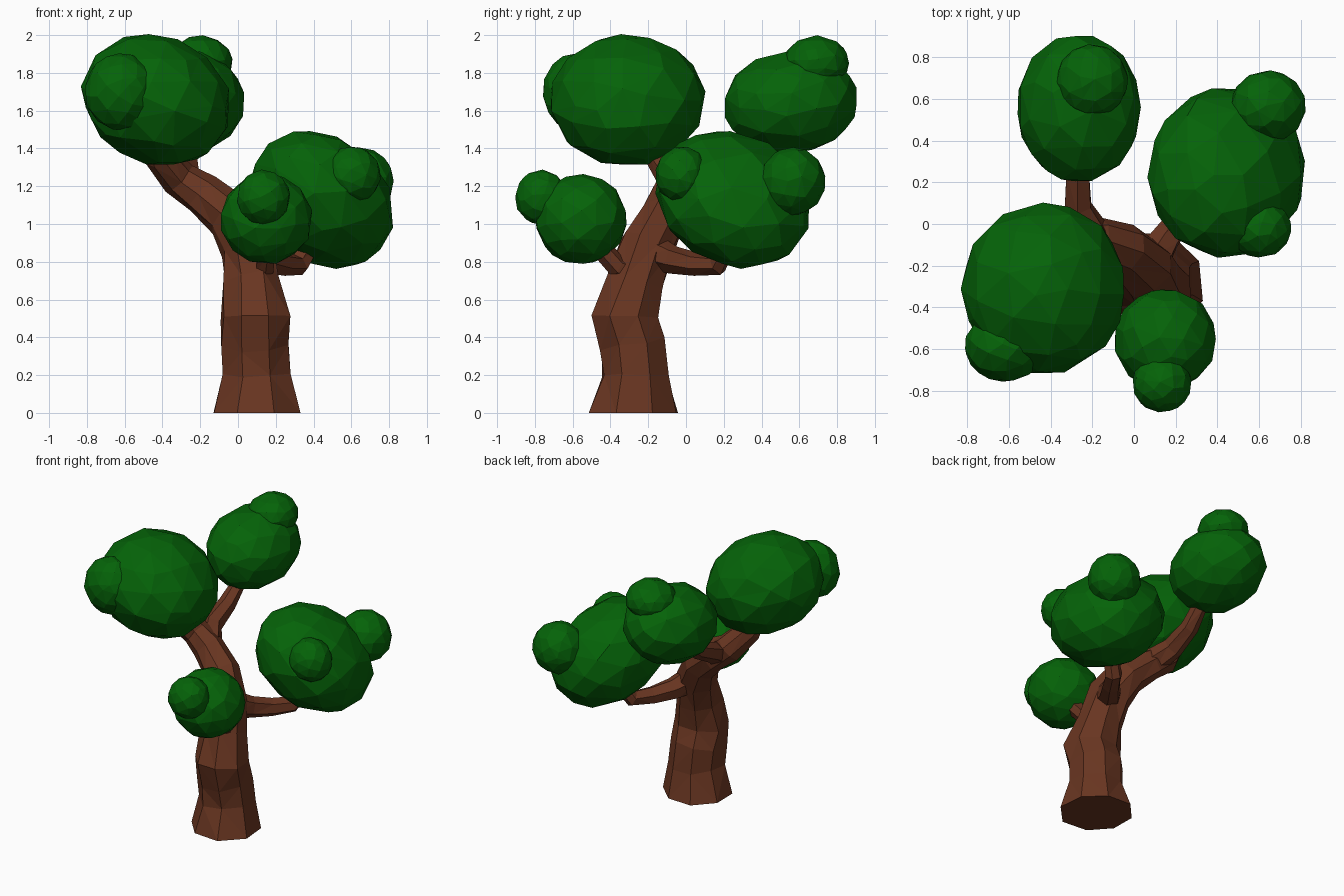
import bpy, bmesh, math, random
from mathutils import Vector

if "Cube" in bpy.data.objects:
    bpy.data.objects.remove(bpy.data.objects["Cube"])

random.seed(4)


def material(name, rgb):
    m = bpy.data.materials.new(name)
    m.diffuse_color = (*rgb, 1)
    m.use_nodes = True
    m.node_tree.nodes["Principled BSDF"].inputs["Base Color"].default_value = m.diffuse_color
    return m


BARK = material("brown bark", (0.140, 0.036, 0.015))
LEAF = material("green leaves", (0.0015, 0.125, 0.0025))


def finish(bm, name, mat):
    bmesh.ops.recalc_face_normals(bm, faces=bm.faces)
    mesh = bpy.data.meshes.new(name)
    bm.to_mesh(mesh)
    bm.free()
    mesh.materials.append(mat)
    obj = bpy.data.objects.new(name, mesh)
    bpy.context.collection.objects.link(obj)
    return obj


def limb(name, path, sides=8, jitter=0.07):
    """Faceted tube through (x, y, z, radius) points, starting level if on the ground."""
    bm = bmesh.new()
    pts = [Vector(p[:3]) for p in path]
    rings, side = [], Vector((1, 0, 0))
    for i, p in enumerate(pts):
        t = (pts[min(i + 1, len(pts) - 1)] - pts[max(i - 1, 0)]).normalized()
        ground = p.z == 0
        if ground:
            t = Vector((0, 0, 1))
        side = (side - t * side.dot(t)).normalized()   # carry the frame along the path
        up = t.cross(side)
        ring = []
        for k in range(sides):
            a = math.tau * (k + 0.5) / sides
            r = path[i][3] * (1 + random.uniform(-jitter, jitter))
            v = p + (side * math.cos(a) + up * math.sin(a)) * r
            if not ground:
                v += t * random.uniform(-jitter, jitter) * path[i][3]
            ring.append(bm.verts.new(v))
        rings.append(ring)
    for a, b in zip(rings, rings[1:]):
        for k in range(sides):
            n = (k + 1) % sides
            bm.faces.new((a[k], a[n], b[n], b[k]))
    bm.faces.new(rings[0])
    bm.faces.new(rings[-1])
    bmesh.ops.triangulate(bm, faces=[f for f in bm.faces if len(f.verts) == 4])
    finish(bm, name, BARK)


def clump(name, centre, radii, lean=(0, 0), jitter=0.012):
    """Leaf ball reduced to irregular facets; lean shifts x and y with height."""
    bm = bmesh.new()
    bmesh.ops.create_icosphere(bm, subdivisions=3, radius=1.01)
    for v in bm.verts:
        d = v.co * (1 + random.uniform(-jitter, jitter))
        z = d.z * radii[2]
        v.co = (centre[0] + d.x * radii[0] + lean[0] * z,
                centre[1] + d.y * radii[1] + lean[1] * z,
                centre[2] + z)
    obj = finish(bm, name, LEAF)
    obj.modifiers.new("facets", 'DECIMATE').ratio = 0.42


# Trunk, curving back and left into the left limb
limb("trunk", [(0.09, -0.27, 0, 0.25), (0.10, -0.265, 0.20, 0.187), (0.09, -0.28, 0.36, 0.182),
               (0.09, -0.325, 0.51, 0.19), (0.075, -0.265, 0.70, 0.157),
               (0.05, -0.205, 0.88, 0.147), (-0.05, -0.12, 1.04, 0.128),
               (-0.19, -0.07, 1.155, 0.112), (-0.31, -0.06, 1.245, 0.10),
               (-0.41, -0.14, 1.36, 0.085), (-0.43, -0.24, 1.50, 0.07)])

# Side branches
limb("back_branch", [(-0.20, -0.06, 1.17, 0.09), (-0.27, 0.08, 1.25, 0.07),
                     (-0.27, 0.26, 1.33, 0.06), (-0.26, 0.37, 1.43, 0.05),
                     (-0.26, 0.45, 1.58, 0.045)], 6)
limb("right_branch", [(0.07, -0.20, 0.86, 0.10), (0.15, -0.07, 0.81, 0.075),
                      (0.24, 0.05, 0.785, 0.062), (0.32, 0.17, 0.785, 0.058),
                      (0.39, 0.22, 0.90, 0.05)], 6)
limb("front_branch", [(0.10, -0.22, 0.72, 0.07), (0.14, -0.36, 0.77, 0.055),
                      (0.15, -0.44, 0.86, 0.055), (0.15, -0.50, 1.00, 0.045)], 6)

# Leaf clumps, each with smaller lobes
clump("left_leaves", (-0.43, -0.31, 1.655), (0.385, 0.405, 0.345), (-0.16, 0))
clump("left_leaf_lobe", (-0.62, -0.585, 1.70), (0.19, 0.17, 0.20))
clump("back_leaves", (-0.265, 0.555, 1.645), (0.295, 0.35, 0.27), (0, 0.08))
clump("back_leaf_lobe", (-0.20, 0.69, 1.855), (0.17, 0.17, 0.14))
clump("right_leaves", (0.445, 0.25, 1.13), (0.365, 0.40, 0.36), (-0.22, -0.18))
clump("right_leaf_lobe_rear", (0.645, 0.565, 1.225), (0.178, 0.17, 0.178))
clump("right_leaf_lobe_front", (0.605, -0.02, 1.26), (0.148, 0.14, 0.148))
clump("front_leaves", (0.15, -0.555, 1.025), (0.242, 0.24, 0.235))
clump("front_leaf_lobe", (0.135, -0.765, 1.14), (0.14, 0.137, 0.143))
